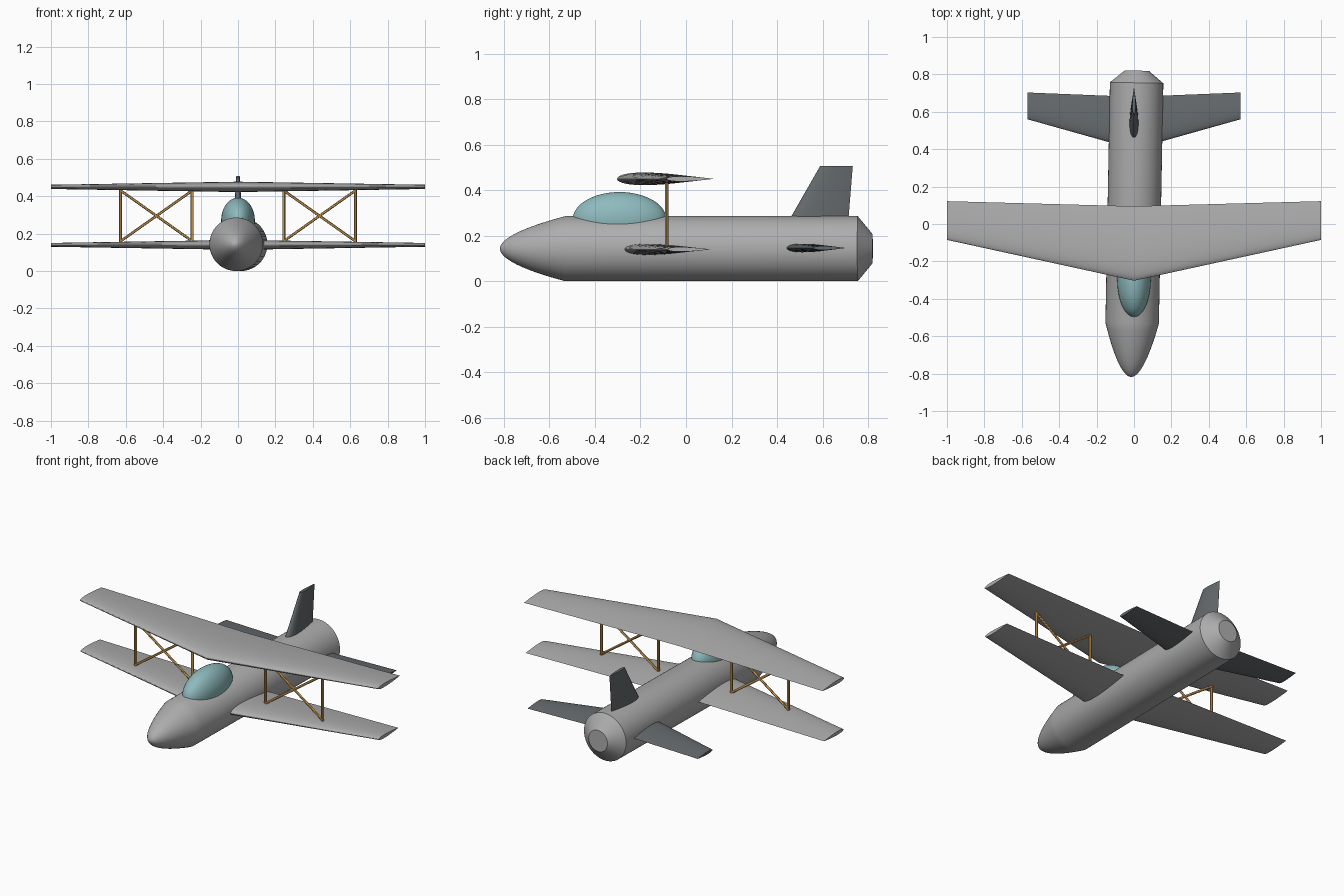
import bpy, bmesh, math
from mathutils import Vector, Matrix

cube = bpy.data.objects.get("Cube")
if cube:
    bpy.data.objects.remove(cube, do_unlink=True)


def material(name, rgb):
    m = bpy.data.materials.new(name)
    m.use_nodes = True
    m.diffuse_color = (*rgb, 1)
    m.node_tree.nodes["Principled BSDF"].inputs["Base Color"].default_value = (*rgb, 1)
    return m


GREY = material("light_grey", (0.42, 0.42, 0.42))
DARK = material("slate_grey", (0.13, 0.145, 0.155))
GLASS = material("teal_glass", (0.27, 0.49, 0.51))
WOOD = material("golden_wood", (0.55, 0.30, 0.08))


def finish(name, bm, mat):
    bmesh.ops.recalc_face_normals(bm, faces=bm.faces)
    mesh = bpy.data.meshes.new(name)
    bm.to_mesh(mesh)
    bm.free()
    ob = bpy.data.objects.new(name, mesh)
    bpy.context.collection.objects.link(ob)
    mesh.materials.append(mat)
    bpy.ops.object.select_all(action="DESELECT")
    ob.select_set(True)
    bpy.context.view_layer.objects.active = ob
    bpy.ops.object.shade_smooth_by_angle(angle=math.radians(30))
    return ob


def loft(bm, rings):
    """Skin closed rings of equal size and cap both ends."""
    rows = [[bm.verts.new(p) for p in ring] for ring in rings]
    n = len(rows[0])
    for a, b in zip(rows, rows[1:]):
        for i in range(n):
            j = (i + 1) % n
            bm.faces.new((a[i], a[j], b[j], b[i]))
    bm.faces.new(rows[0])
    bm.faces.new(rows[-1])


def airfoil(lead, trail, thickness, steps=20):
    """Symmetric aerofoil as (chordwise, offset) pairs with a sharp trailing edge."""
    def half(t):
        return 5 * thickness * (trail - lead) * (0.2969 * math.sqrt(t) - 0.126 * t
                - 0.3516 * t**2 + 0.2843 * t**3 - 0.1036 * t**4)
    ts = [(1 - math.cos(math.pi * i / steps)) / 2 for i in range(steps + 1)]
    top = [(lead + t * (trail - lead), half(t)) for t in reversed(ts)]
    low = [(lead + t * (trail - lead), -half(t)) for t in ts[1:-1]]
    return top + low


def wing(name, mat, z, span, root, tip):
    bm = bmesh.new()
    loft(bm, [[Vector((x, y, z + h)) for y, h in airfoil(*sec)]
              for x, sec in ((-span, tip), (0, root), (span, tip))])
    return finish(name, bm, mat)


def rod(bm, a, b, radius):
    a, b = Vector(a), Vector(b)
    turn = (b - a).to_track_quat("Z", "Y").to_matrix().to_4x4()
    bmesh.ops.create_cone(bm, cap_ends=True, segments=12, radius1=radius, radius2=radius,
                          depth=(b - a).length,
                          matrix=Matrix.Translation((a + b) / 2) @ turn)


# Fuselage: rounded nose, straight tube, tapered tail, turned very slightly
R = 0.143
profile = [(-0.818 + 0.288 * t, R * t**0.53)
           for t in [0.0004] + [(i / 14) ** 2 for i in range(1, 15)]]
profile += [(0.755, R), (0.82, 0.064)]
bm = bmesh.new()
loft(bm, [[Vector((r * math.cos(a), y, r * math.sin(a) + R))
           for a in (math.tau * i / 64 for i in range(64))] for y, r in profile])
fuselage = finish("fuselage", bm, GREY)
fuselage.rotation_euler.z = -0.0186

# Canopy
bm = bmesh.new()
bmesh.ops.create_uvsphere(bm, u_segments=48, v_segments=24, radius=1,
                          matrix=Matrix.Translation((0, -0.292, 0.272))
                          @ Matrix.Diagonal((0.09, 0.206, 0.12, 1)))
finish("canopy", bm, GLASS)

# Main wings and tailplane: (leading edge, trailing edge, thickness ratio)
wing("upper_wing", GREY, 0.45, 1.0, (-0.303, 0.095, 0.14), (-0.085, 0.122, 0.11))
wing("lower_wing", GREY, 0.14, 1.0, (-0.30, 0.08, 0.14), (-0.08, 0.107, 0.11))
wing("tailplane", DARK, 0.146, 0.57, (0.40, 0.68, 0.16), (0.56, 0.703, 0.12))

# Upright fin
bm = bmesh.new()
loft(bm, [[Vector((h, y, z)) for y, h in airfoil(*sec)]
          for z, sec in ((0.15, (0.385, 0.704, 0.2)), (0.507, (0.59, 0.733, 0.13)))])
finish("tail_fin", bm, DARK)

# Strut bays: two uprights and crossed braces on each side
INNER, OUTER, Y = 0.245, 0.627, -0.085
for side, label in ((1, "left"), (-1, "right")):
    bm = bmesh.new()
    for x in (INNER, OUTER):
        rod(bm, (side * x, Y, 0.14), (side * x, Y, 0.45), 0.008)
    for x1, x2 in ((INNER, OUTER), (OUTER, INNER)):
        rod(bm, (side * x1, Y, 0.16), (side * x2, Y, 0.43), 0.007)
    finish(label + "_wing_struts", bm, WOOD)
